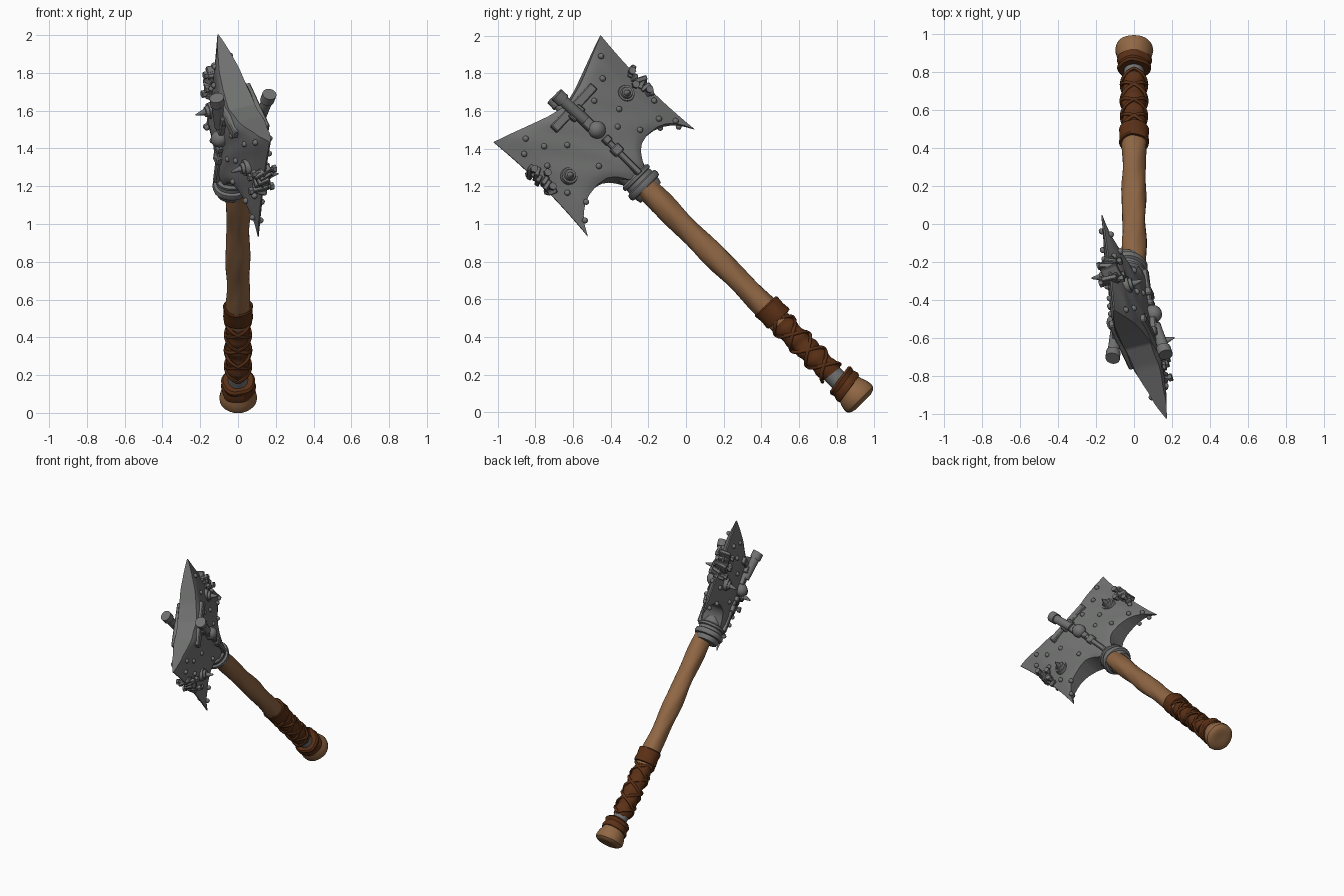
import bpy, bmesh, math, random
from mathutils import Matrix, Vector

if "Cube" in bpy.data.objects:
    bpy.data.objects.remove(bpy.data.objects["Cube"])

random.seed(4)
S = math.sqrt(0.5)
# Axe frame: X = world x, Y = across the blades, Z = along the shaft toward the head
AXE = Matrix(((1, 0, 0, 0), (0, S, -S, 0.49), (0, S, S, 0.49), (0, 0, 0, 1)))
# Head is turned on the shaft and leans slightly sideways
LEAN = Matrix(((1, 0, 0.09, -0.124), (0, 1, 0, 0), (0, 0, 1, 0), (0, 0, 0, 1)))
HEAD = AXE @ LEAN @ Matrix.Rotation(math.radians(19), 4, 'Z')


def material(name, rgb):
    m = bpy.data.materials.new(name)
    m.diffuse_color = (*rgb, 1)
    m.use_nodes = True
    m.node_tree.nodes["Principled BSDF"].inputs["Base Color"].default_value = m.diffuse_color
    return m


STEEL = material("dull steel", (0.165, 0.17, 0.165))
WOOD = material("brown wood", (0.28, 0.135, 0.058))
LEATHER = material("dark leather", (0.105, 0.03, 0.008))


def finish(name, bm, mat, matrix, angle=35):
    bmesh.ops.recalc_face_normals(bm, faces=bm.faces)
    bm.transform(matrix)
    me = bpy.data.meshes.new(name)
    bm.to_mesh(me)
    bm.free()
    me.materials.append(mat)
    ob = bpy.data.objects.new(name, me)
    bpy.context.collection.objects.link(ob)
    bpy.ops.object.select_all(action='DESELECT')
    ob.select_set(True)
    bpy.context.view_layer.objects.active = ob
    bpy.ops.object.shade_smooth_by_angle(angle=math.radians(angle))
    return ob


def lathe(name, profile, mat, matrix=AXE, n=28, wobble=0.0, slant=0.0, shift=0.0):
    """Turned part along the shaft; wobble makes it hand-made, slant tilts its rings."""
    bm = bmesh.new()
    rings = []
    for u, r in profile:
        ring = []
        for i in range(n):
            a = math.tau * i / n
            rr = r * (1 + wobble * (math.sin(3 * a + 9 * u) + math.sin(5 * a - 23 * u + 1)))
            y = rr * math.sin(a)
            ring.append(bm.verts.new((rr * math.cos(a), y + shift, u + slant * y)))
        rings.append(ring)
    for p, q in zip(rings, rings[1:]):
        for i in range(n):
            bm.faces.new((p[i], p[(i + 1) % n], q[(i + 1) % n], q[i]))
    bm.faces.new(rings[0])
    bm.faces.new(rings[-1])
    return finish(name, bm, mat, matrix)


def lerp(table, x):
    for (x0, y0), (x1, y1) in zip(table, table[1:]):
        if x <= x1:
            return y0 + (y1 - y0) * (x - x0) / (x1 - x0)
    return table[-1][1]


def place(loc, rot=(0, 0, 0)):
    e = Matrix.Translation(loc)
    for ang, ax in zip(rot, 'XYZ'):
        e = e @ Matrix.Rotation(math.radians(ang), 4, ax)
    return e


def box(bm, loc, size, rot=(0, 0, 0), bevel=0.006):
    t = bmesh.new()
    bmesh.ops.create_cube(t, size=1, matrix=Matrix.Diagonal((*size, 1)))
    bmesh.ops.bevel(t, geom=t.edges[:], offset=bevel, segments=1, affect='EDGES')
    t.transform(place(loc, rot))
    me = bpy.data.meshes.new("tmp")
    t.to_mesh(me)
    t.free()
    bm.from_mesh(me)
    bpy.data.meshes.remove(me)


def cone(bm, loc, r1, r2, depth, rot=(0, 0, 0), n=16):
    bmesh.ops.create_cone(bm, cap_ends=True, segments=n, radius1=r1, radius2=r2,
                          depth=depth, matrix=place(loc, rot))


def ball(bm, loc, r, n=12):
    bmesh.ops.create_uvsphere(bm, u_segments=n, v_segments=n // 2, radius=r,
                              matrix=Matrix.Translation(loc))


# ---- Shaft
lathe("wooden_shaft", [(-0.02 + 0.05 * i, 0.063 + 0.003 * math.sin(i * 0.8)) for i in range(22)],
      WOOD, wobble=0.025, n=24)
lathe("pommel", [(-0.49, 0.07), (-0.53, 0.082), (-0.56, 0.094), (-0.59, 0.1), (-0.607, 0.097),
                 (-0.62, 0.082), (-0.627, 0.06), (-0.624, 0.03)], WOOD, wobble=0.01, shift=0.01)
lathe("steel_core", [(-0.5, 0.052), (-0.38, 0.052)], STEEL)

# ---- Leather grip, bands and crossed lacing
lathe("leather_grip", [(0.03 - 0.0155 * i, 0.061 + 0.004 * math.sin(i * 1.3)) for i in range(29)],
      LEATHER, wobble=0.02, slant=-0.12)
lathe("upper_grip_band", [(0.1, 0.064), (0.103, 0.074), (0.095, 0.079), (0.05, 0.075),
                          (0.01, 0.079), (0.0, 0.076), (-0.002, 0.06)],
      LEATHER, wobble=0.02, slant=-0.06, shift=0.006)
lathe("lower_grip_band", [(-0.452, 0.055), (-0.45, 0.08), (-0.462, 0.09), (-0.485, 0.083),
                          (-0.51, 0.092), (-0.527, 0.088), (-0.53, 0.07)],
      LEATHER, wobble=0.03, slant=0.15, shift=0.006)


def lace(name, fn, steps, radius):
    cu = bpy.data.curves.new(name, 'CURVE')
    cu.dimensions = '3D'
    cu.bevel_depth = radius
    cu.bevel_resolution = 1
    sp = cu.splines.new('POLY')
    sp.points.add(steps)
    for i, p in enumerate(sp.points):
        p.co = (*fn(i / steps), 1)
    tmp = bpy.data.objects.new(name, cu)
    bpy.context.collection.objects.link(tmp)
    dg = bpy.context.evaluated_depsgraph_get()
    me = bpy.data.meshes.new_from_object(tmp.evaluated_get(dg))
    bpy.data.objects.remove(tmp)
    bm = bmesh.new()
    bm.from_mesh(me)
    finish(name, bm, LEATHER, AXE, 60)


for k, (d, ph) in enumerate([(1, 0), (-1, 0), (1, 0.5), (-1, 0.5)]):
    def helix(t, d=d, ph=ph):
        a = d * math.tau * (1.75 * t + ph)
        return 0.066 * math.cos(a), 0.066 * math.sin(a), 0.01 - 0.41 * t
    lace(f"grip_lace_{k + 1}", helix, 70, 0.010)

# ---- Head: collar and socket
lathe("socket_collar", [(0.955, 0.06), (0.957, 0.076), (0.98, 0.083), (0.99, 0.083), (0.994, 0.098),
                        (1.008, 0.104), (1.028, 0.1), (1.034, 0.086), (1.055, 0.084), (1.06, 0.094),
                        (1.075, 0.094), (1.085, 0.08), (1.15, 0.085), (1.25, 0.09), (1.4, 0.06)],
      STEEL, HEAD, wobble=0.012)

# ---- Head: double blade, swept across its width
LOW = [(0, 1.06), (0.05, 1.075), (0.075, 1.115), (0.10, 1.15), (0.14, 1.177), (0.2, 1.188),
       (0.27, 1.18), (0.32, 1.16), (0.36, 1.13), (0.395, 1.085), (0.425, 1.03)]
HIGH = [(0, 1.6), (0.13, 1.63), (0.2, 1.655), (0.28, 1.685), (0.36, 1.715), (0.425, 1.738)]
THICK = [(0, 0.09), (0.13, 0.085), (0.22, 0.068), (0.33, 0.042), (0.425, 0.004)]


def blade():
    bm = bmesh.new()
    nv, nu, W = 56, 20, 0.425
    sides = []
    for sgn in (1, -1):
        grid = []
        for i in range(nv + 1):
            v = -W + 2 * W * i / nv
            lo, hi, t = (lerp(tab, abs(v)) for tab in (LOW, HIGH, THICK))
            row = []
            for j in range(nu + 1):
                s = 2 * j / nu - 1
                x = t * (1 - 0.22 * abs(s) ** 8) + 0.002 * math.sin(31 * v + 7 * s) * min(1, t * 20)
                row.append(bm.verts.new((sgn * x, v * (1 - 0.045 * (1 - s * s)),
                                         lo + (hi - lo) * j / nu)))
            grid.append(row)
        for p, q in zip(grid, grid[1:]):
            for j in range(nu):
                bm.faces.new((p[j], p[j + 1], q[j + 1], q[j]))
        loop = [r[0] for r in grid] + grid[-1][1:] + [r[-1] for r in grid[-2::-1]] + grid[0][-2:0:-1]
        sides.append(loop)
    a, b = sides
    for i in range(len(a)):
        k = (i + 1) % len(a)
        bm.faces.new((a[i], a[k], b[k], b[i]))
    finish("double_blade", bm, STEEL, HEAD)


blade()

# ---- Head fittings, repeated on both faces by a half turn about the shaft
RIVETS = [(1.657, .33), (1.567, .24), (1.515, .11), (1.29, .37), (1.204, .31), (1.133, .375),
          (1.233, .18), (1.39, .18), (1.578, -.36), (1.447, -.32), (1.252, -.13), (1.165, -.31),
          (1.27, -.345), (1.1, -.38), (1.532, -.26), (1.63, -.3), (1.45, -.17), (1.33, .1)]
for side, turn in (("right", 0), ("left", 180)):
    M = HEAD @ Matrix.Rotation(math.radians(turn), 4, 'Z')

    bm = bmesh.new()
    for u, v in RIVETS:
        ball(bm, (lerp(THICK, abs(v)), v, u), 0.0165, 10)
    finish(f"{side}_rivets", bm, STEEL, M, 60)

    # Round bosses with pointed studs
    bm = bmesh.new()
    for u, v in ((1.327, -0.275), (1.423, 0.277)):
        x = lerp(THICK, abs(v))
        cone(bm, (x, v, u), 0.048, 0.043, 0.028, (0, 90, 0), 20)
        cone(bm, (x + 0.02, v, u), 0.034, 0.028, 0.02, (0, 90, 0), 20)
        cone(bm, (x + 0.05, v - 0.004, u - 0.006), 0.021, 0.004, 0.06, (0, 97, 0), 12)
    finish(f"{side}_studs", bm, STEEL, M)

    # Spine: ribs, ball, slanted pin and cross strap
    bm = bmesh.new()
    box(bm, (0.09, 0, 1.2), (0.035, 0.034, 0.26))
    box(bm, (0.097, 0, 1.245), (0.04, 0.06, 0.05))
    box(bm, (0.093, 0, 1.32), (0.05, 0.045, 0.04))
    ball(bm, (0.105, 0, 1.395), 0.047, 20)
    box(bm, (0.095, -0.01, 1.47), (0.045, 0.06, 0.1))
    box(bm, (0.085, 0, 1.565), (0.035, 0.33, 0.05), (2, 0, 0))
    box(bm, (0.088, -0.015, 1.535), (0.06, 0.09, 0.05), (5, 0, 0))
    cone(bm, (0.122, -0.022, 1.575), 0.028, 0.031, 0.2, (6, 8, 0), 18)
    cone(bm, (0.133, -0.03, 1.655), 0.038, 0.038, 0.05, (6, 8, 0), 18)
    finish(f"{side}_spine", bm, STEEL, M)

    # Rough clamp bolted over the cutting edge
    bm = bmesh.new()
    for i in range(6):
        u = 1.335 + 0.03 * i
        box(bm, (random.uniform(-0.012, 0.012), 0.385 + random.uniform(-0.012, 0.016), u),
            (random.uniform(0.06, 0.1), random.uniform(0.04, 0.075), 0.026),
            (random.uniform(-30, 30), random.uniform(-20, 20), random.uniform(-20, 20)), 0.004)
    for u, v in ((1.35, 0.385), (1.42, 0.35), (1.485, 0.39)):
        cone(bm, (0, v, u), 0.013, 0.013, 0.13, (0, 90, 0), 8)
        for e in (-1, 1):
            cone(bm, (e * 0.058, v, u), 0.021, 0.021, 0.02, (0, 90, 0), 6)
    finish(f"{side}_edge_clamp", bm, STEEL, M)
